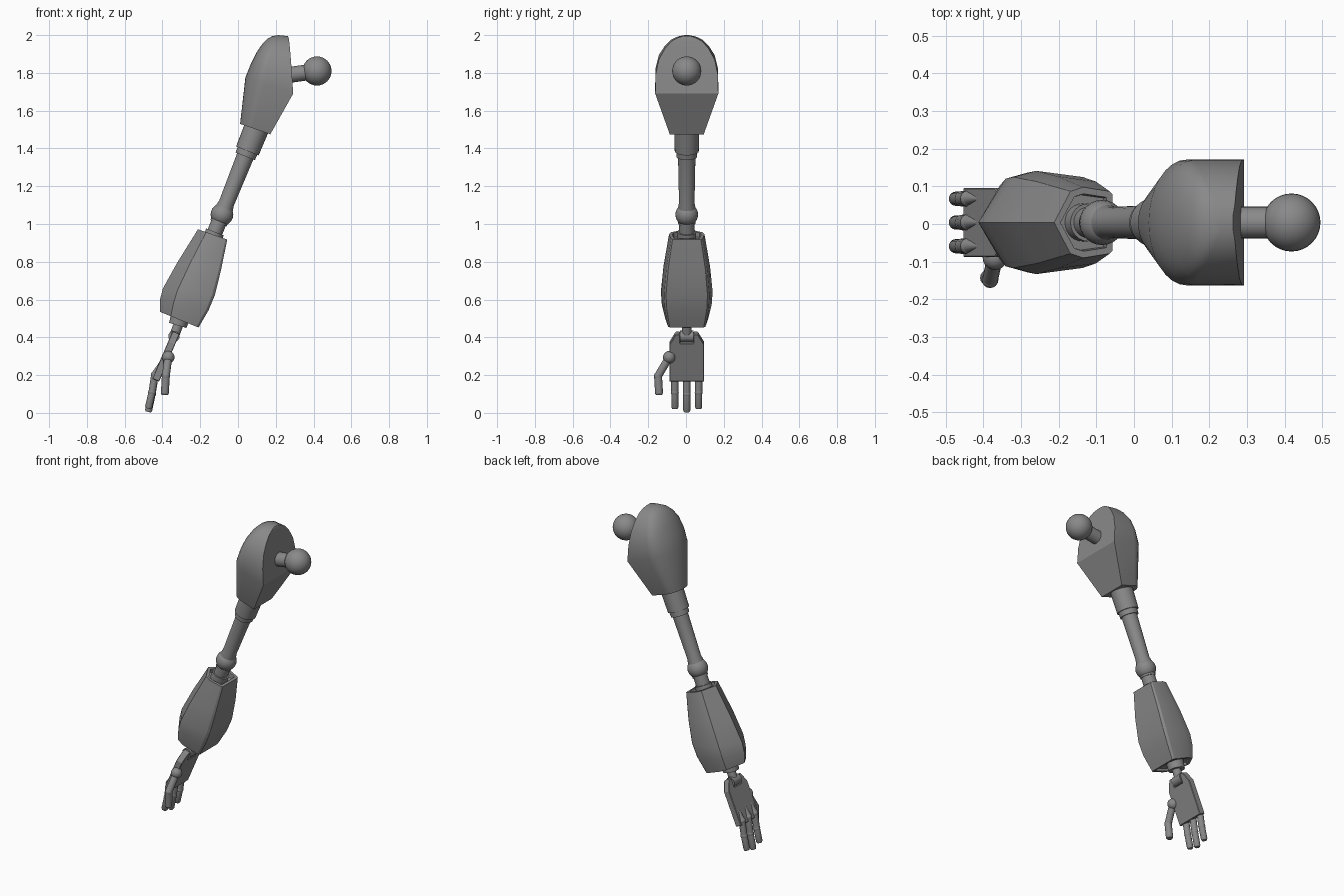
import bpy
import bmesh
import math
from mathutils import Vector

cube = bpy.data.objects.get("Cube")
if cube:
    bpy.data.objects.remove(cube, do_unlink=True)

# Dark grey used on every part
grey = bpy.data.materials.new("dark_grey")
grey.use_nodes = True
grey.diffuse_color = (0.25, 0.25, 0.25, 1)
grey.node_tree.nodes["Principled BSDF"].inputs["Base Color"].default_value = grey.diffuse_color

# The arm hangs about this centre line
CENTRE = Vector((0.003, 0.004, 0))


def finish(name, bm, angle=30, bevel=0):
    """Turn a bmesh into a shaded, optionally bevelled object."""
    bmesh.ops.recalc_face_normals(bm, faces=bm.faces)
    bmesh.ops.translate(bm, verts=bm.verts, vec=CENTRE)
    mesh = bpy.data.meshes.new(name)
    bm.to_mesh(mesh)
    bm.free()
    mesh.materials.append(grey)
    obj = bpy.data.objects.new(name, mesh)
    bpy.context.collection.objects.link(obj)
    bpy.ops.object.select_all(action='DESELECT')
    obj.select_set(True)
    bpy.context.view_layer.objects.active = obj
    if bevel:
        mod = obj.modifiers.new("soft_edges", 'BEVEL')
        mod.width = bevel
        mod.segments = 1
        mod.limit_method = 'ANGLE'
        mod.angle_limit = math.radians(40)
    if angle:
        bpy.ops.object.shade_smooth_by_angle(angle=math.radians(angle))


def bridge(bm, rings):
    """Skin a list of point rings and cap both ends."""
    rings = [[bm.verts.new(p) for p in ring] for ring in rings]
    n = len(rings[0])
    for a, b in zip(rings, rings[1:]):
        for i in range(n):
            j = (i + 1) % n
            bm.faces.new((a[i], a[j], b[j], b[i]))
    return bm.faces.new(rings[0]), bm.faces.new(rings[-1])


def lathe(name, start, end, profile, sides=24):
    """Revolve (fraction, radius) pairs around the line start-end."""
    start, end = Vector(start), Vector(end)
    axis = end - start
    turn = axis.to_track_quat('Z', 'Y')
    rings = []
    for f, r in profile:
        rings.append([start + axis * f + turn @ Vector((r * math.cos(a), r * math.sin(a), 0))
                      for a in (math.tau * i / sides for i in range(sides))])
    bm = bmesh.new()
    bridge(bm, rings)
    finish(name, bm)


def ball(name, centre, radius, segs=24):
    bm = bmesh.new()
    bmesh.ops.create_uvsphere(bm, u_segments=segs, v_segments=segs // 2, radius=radius)
    bmesh.ops.translate(bm, verts=bm.verts, vec=centre)
    finish(name, bm, 60)


def loft(stations, outline):
    """Place a (depth, width) outline at each (outer, inner, half width) station."""
    bm = bmesh.new()
    rings = []
    for (x0, z0), (x1, z1), w in stations:
        rings.append([(x0 + t * (x1 - x0), s * w, z0 + t * (z1 - z0)) for t, s in outline])
    return bm, bridge(bm, rings)


# Shoulder shell: D-shaped section, flat on the body side, domed on top
arc = [math.pi * i / 16 for i in range(17)]
d_outline = [(1, 1)] + [(0.4 * (1 - math.sin(a)), math.cos(a)) for a in arc] + [(1, -1)]
shell = [((0.008, 1.53), (0.168, 1.475), 0.09),
         ((0.036, 1.775), (0.289, 1.69), 0.167),
         ((0.066, 1.85), (0.283, 1.79), 0.165),
         ((0.096, 1.91), (0.277, 1.87), 0.148),
         ((0.127, 1.955), (0.272, 1.93), 0.115),
         ((0.155, 1.982), (0.268, 1.967), 0.082),
         ((0.18, 1.995), (0.265, 1.985), 0.05),
         ((0.21, 2.0), (0.260, 1.995), 0.02)]
bm, caps = loft(shell, d_outline)
finish("shoulder_shell", bm, 25)

# Shoulder joint
lathe("shoulder_peg", (0.24, 0, 1.785), (0.415, 0, 1.81), [(0, 0.042), (1, 0.042)])
ball("shoulder_ball", (0.415, 0, 1.81), 0.077, 32)

# Upper arm: sleeve, step ring and rod running through the elbow
lathe("upper_arm", (0.1, 0, 1.52), (-0.14, 0, 0.92),
      [(0, 0.067), (0.222, 0.064), (0.222, 0.056), (0.27, 0.055), (0.27, 0.046),
       (0.68, 0.041), (0.72, 0.046), (0.86, 0.046), (0.86, 0.041), (1, 0.041)])
ball("elbow_ball", (-0.088, 0, 1.05), 0.06)

# Forearm shell: ridge on the outside, broad flat face on the inside
f_half = [(0.28, 0.88), (0.5, 1), (0.95, 0.88), (1, 0.8)]
f_outline = [(0, 0)] + f_half + [(t, -s) for t, s in reversed(f_half)]
cuff = [((-0.215, 0.972), (-0.06, 0.918), 0.094),
        ((-0.325, 0.795), (-0.092, 0.76), 0.123),
        ((-0.40, 0.66), (-0.125, 0.625), 0.137),
        ((-0.416, 0.60), (-0.158, 0.545), 0.132),
        ((-0.416, 0.535), (-0.212, 0.452), 0.112)]
bm, caps = loft(cuff, f_outline)
bmesh.ops.recalc_face_normals(bm, faces=bm.faces)
for cap, depth in zip(caps, (0.025, 0.015)):
    bmesh.ops.inset_individual(bm, faces=[cap], thickness=0.018, depth=0)
    bmesh.ops.inset_individual(bm, faces=[cap], thickness=0.003, depth=-depth)
finish("forearm_shell", bm, 25, 0.006)
lathe("forearm_collar", (-0.125, 0, 0.958), (-0.14, 0, 0.92), [(0, 0.05), (1, 0.05)])

# Wrist: collar, stem and hinge pin
lathe("wrist_collar", (-0.305, 0, 0.52), (-0.322, 0, 0.463), [(0, 0.052), (1, 0.048)])
lathe("wrist_stem", (-0.31, 0, 0.49), (-0.342, 0, 0.405), [(0, 0.026), (1, 0.026)], 16)
lathe("wrist_hinge", (-0.342, -0.036, 0.405), (-0.342, 0.036, 0.405),
      [(0, 0.03), (1, 0.03)], 16)

# Palm: chamfered plate with a notch for the hinge
half = [(0.036, 0.375), (0.036, 0.425), (0.058, 0.425), (0.092, 0.37), (0.092, 0.174)]
plate = half + [(-y, z) for y, z in reversed(half)]
bm = bmesh.new()
rings = []
for side in (-0.018, 0.022):
    rings.append([(-0.335 + 0.43 * (z - 0.42) + side * 0.92, y, z - side * 0.4)
                  for y, z in plate])
bridge(bm, rings)
finish("palm", bm, 0, 0.003)

# Fingers: a tapered tendon on the back of the palm, then two jointed segments
for label, y, lift in (("front", -0.063, 0.018), ("middle", 0, 0), ("back", 0.063, 0.018)):
    knuckle = (-0.443, y, 0.2)
    joint = (-0.458, y, 0.1 + lift * 0.5)
    tip = (-0.478, y, 0.005 + lift)
    lathe(label + "_finger_tendon", (-0.41, y, 0.275), knuckle, [(0, 0.004), (1, 0.021)], 16)
    ball(label + "_finger_knuckle", knuckle, 0.022, 16)
    lathe(label + "_finger_base", knuckle, joint, [(0, 0.020), (1, 0.019)], 16)
    ball(label + "_finger_joint", joint, 0.021, 16)
    lathe(label + "_finger_tip", joint, tip, [(0, 0.019), (0.9, 0.019), (1, 0.015)], 16)

# Thumb
root, bend, end = (-0.372, -0.093, 0.295), (-0.385, -0.152, 0.195), (-0.391, -0.146, 0.095)
ball("thumb_root", root, 0.033, 20)
lathe("thumb_base", root, bend, [(0, 0.021), (1, 0.021)], 16)
ball("thumb_joint", bend, 0.022, 16)
lathe("thumb_tip", bend, end, [(0, 0.021), (0.92, 0.021), (1, 0.016)], 16)
